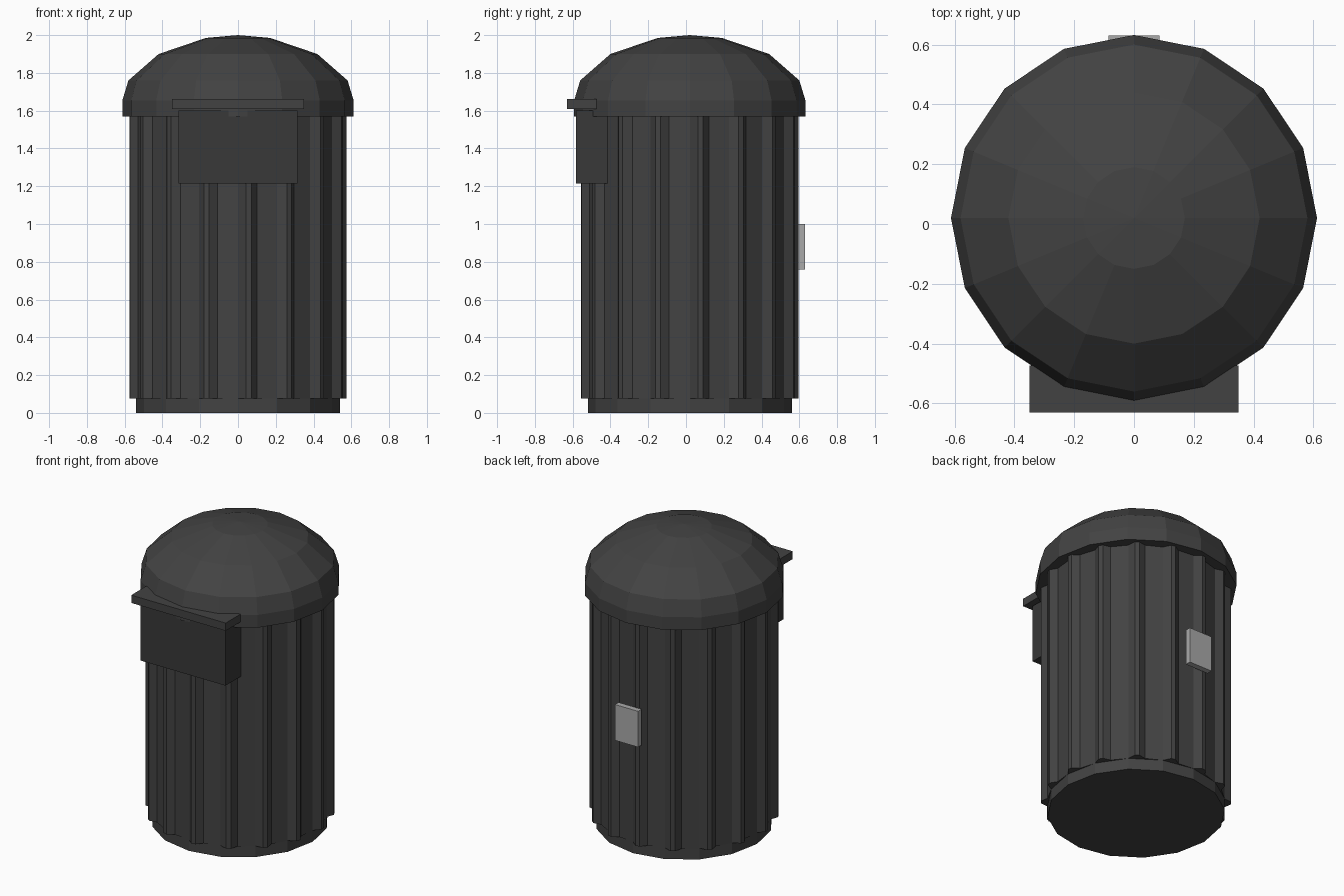
import bpy
from math import sin, cos, radians, tau

if "Cube" in bpy.data.objects:
    bpy.data.objects.remove(bpy.data.objects["Cube"])

CY = 0.02      # y of the bin's axis
SIDES = 16


def material(name, v, a=1.0):
    m = bpy.data.materials.new(name)
    m.diffuse_color = (v, v, v, a)
    m.use_nodes = True
    m.node_tree.nodes["Principled BSDF"].inputs["Base Color"].default_value = m.diffuse_color
    return m


dark = material("dark_plastic", 0.055)
darker = material("darker_plastic", 0.04)
pale = material("pale_grey", 0.4)


def add_mesh(name, verts, faces, mat):
    me = bpy.data.meshes.new(name)
    me.from_pydata(verts, [], faces)
    me.materials.append(mat)
    ob = bpy.data.objects.new(name, me)
    bpy.context.collection.objects.link(ob)
    return ob


def stack(name, rings, mat):
    """Skin a list of equal-length rings and cap both ends."""
    n = len(rings[0])
    verts = [v for r in rings for v in r]
    faces = [tuple(reversed(range(n))),
             tuple(range(len(verts) - n, len(verts)))]
    for k in range(len(rings) - 1):
        for i in range(n):
            j = (i + 1) % n
            faces.append((k*n + i, k*n + j, (k+1)*n + j, (k+1)*n + i))
    return add_mesh(name, verts, faces, mat)


def circle(r, z):
    return [(r * cos(tau*i/SIDES), CY + r * sin(tau*i/SIDES), z)
            for i in range(SIDES)]


def box(name, x, y, z, mat):
    ring = lambda h: [(x[0], y[0], h), (x[1], y[0], h),
                      (x[1], y[1], h), (x[0], y[1], h)]
    return stack(name, [ring(z[0]), ring(z[1])], mat)


# Base plinth
stack("base", [circle(0.54, 0), circle(0.54, 0.075)], dark)

# Ribbed body: sixteen trapezoid ribs standing on a flat-panelled drum
rib = [(0.0, 0.54), (4.2, 0.577), (7.0, 0.577), (10.8, 0.54)]


def ribbed(z):
    pts = []
    for i in range(SIDES):
        for ang, r in rib:
            a = radians(-90 + ang + 360 * i / SIDES)
            pts.append((r * cos(a), CY + r * sin(a), z))
    return pts


stack("ribbed_body", [ribbed(0.075), ribbed(1.575)], dark)

# Domed lid, closing to a fan at the top
profile = [(0.612, 1.57), (0.612, 1.655), (0.58, 1.76), (0.42, 1.9),
           (0.17, 1.985), (0.0005, 2.0)]
stack("domed_lid", [circle(r, z) for r, z in profile], dark)

# Front chute and its overhanging ledge
box("front_chute", (-0.315, 0.315), (-0.582, -0.405), (1.215, 1.602), darker)
box("chute_ledge", (-0.35, 0.35), (-0.63, -0.473), (1.61, 1.662), dark)

# Pale plate on the back
box("back_plate", (-0.086, 0.086), (0.592, 0.63), (0.76, 1.0), pale)
